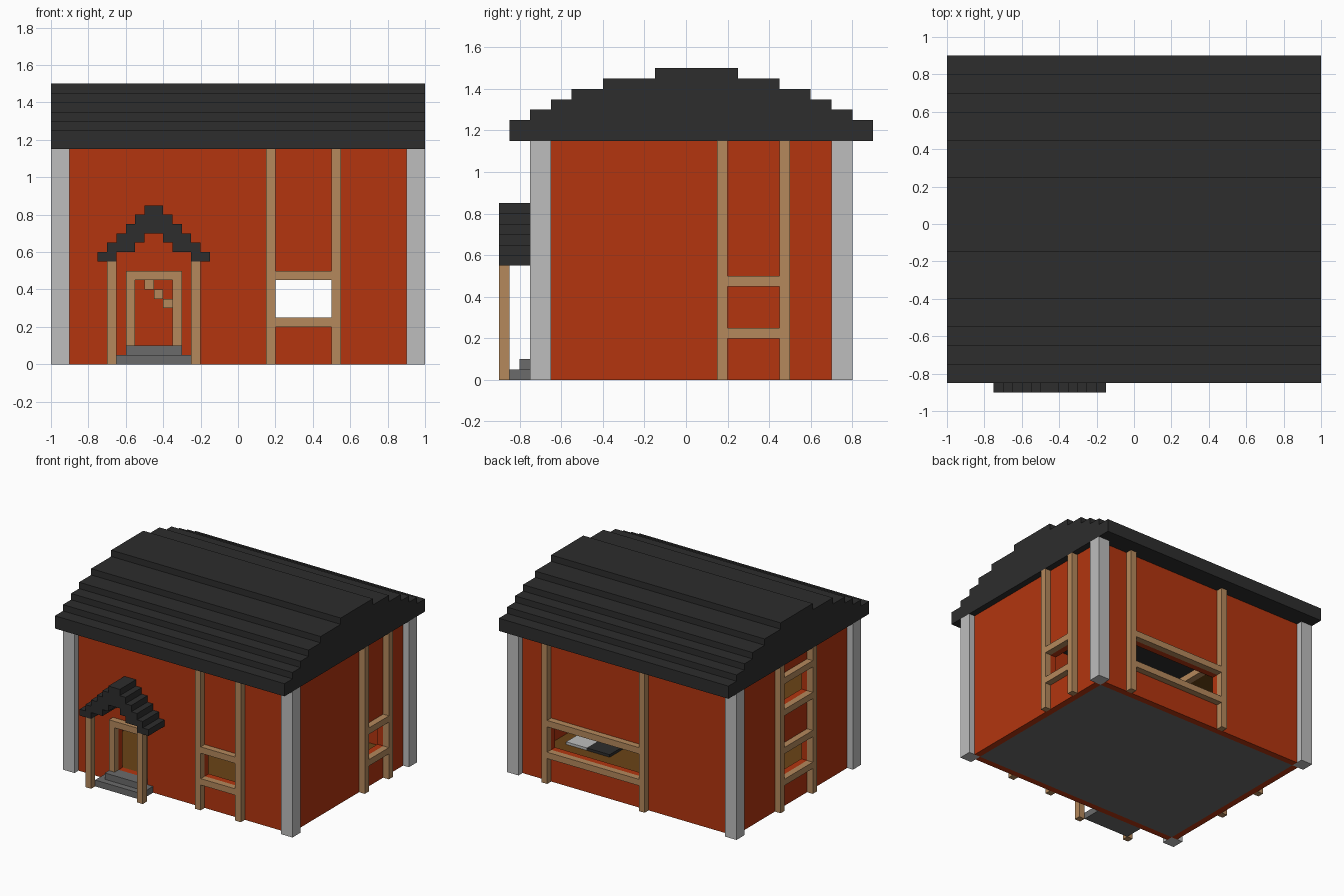
import bpy, bmesh
from mathutils import Vector

cube = bpy.data.objects.get("Cube")
if cube:
    bpy.data.objects.remove(cube, do_unlink=True)


def srgb(h):
    c = [int(h[i:i + 2], 16) / 255 for i in (0, 2, 4)]
    return [v / 12.92 if v <= 0.04045 else ((v + 0.055) / 1.055) ** 2.4 for v in c] + [1.0]


def material(name, h):
    m = bpy.data.materials.new(name)
    m.use_nodes = True
    m.diffuse_color = srgb(h)
    m.node_tree.nodes["Principled BSDF"].inputs["Base Color"].default_value = srgb(h)
    return m


RED = material("barn_red", "B3350F")
TIMBER = material("light_timber", "B5895C")
ROOF = material("charcoal", "2D2D2D")
POST = material("pale_grey", "BEBEBE")
STONE = material("stone_grey", "6B6B6B")
FLOOR = material("brown_boards", "6B4416")


def blocks(name, mat, boxes):
    """One object made of boxes given as (x0, x1, y0, y1, z0, z1)."""
    bm = bmesh.new()
    for x0, x1, y0, y1, z0, z1 in boxes:
        geo = bmesh.ops.create_cube(bm, size=1)["verts"]
        bmesh.ops.scale(bm, vec=(x1 - x0, y1 - y0, z1 - z0), verts=geo)
        bmesh.ops.translate(bm, vec=Vector((x0 + x1, y0 + y1, z0 + z1)) / 2, verts=geo)
    me = bpy.data.meshes.new(name)
    bm.to_mesh(me)
    bm.free()
    me.materials.append(mat)
    ob = bpy.data.objects.new(name, me)
    bpy.context.collection.objects.link(ob)
    return ob


def extrusion(name, mat, outline, axis, lo, hi):
    """Closed profile (a, z) extruded along x or y."""
    bm = bmesh.new()
    verts = [bm.verts.new((lo, a, z) if axis == "x" else (a, lo, z)) for a, z in outline]
    face = bm.faces.new(verts)
    out = bmesh.ops.extrude_face_region(bm, geom=[face])["geom"]
    move = (hi - lo, 0, 0) if axis == "x" else (0, hi - lo, 0)
    bmesh.ops.translate(bm, vec=move, verts=[v for v in out if isinstance(v, bmesh.types.BMVert)])
    bmesh.ops.recalc_face_normals(bm, faces=bm.faces)
    me = bpy.data.meshes.new(name)
    bm.to_mesh(me)
    bm.free()
    me.materials.append(mat)
    ob = bpy.data.objects.new(name, me)
    bpy.context.collection.objects.link(ob)
    return ob


EAVE = 1.15


def side(axis, depth, a0, a1, z0, z1):
    """Box on a wall that runs along the given axis."""
    return (a0, a1, *depth, z0, z1) if axis == "x" else (*depth, a0, a1, z0, z1)


def wall(name, axis, depth, start, end, columns):
    """Wall with columns of openings: (a0, a1, [(z0, z1), ...])."""
    boxes, a = [], start
    for a0, a1, holes in columns:
        boxes.append(side(axis, depth, a, a0, 0, EAVE))
        z = 0
        for z0, z1 in holes:
            boxes.append(side(axis, depth, a0, a1, z, z0))
            z = z1
        boxes.append(side(axis, depth, a0, a1, z, EAVE))
        a = a1
    boxes.append(side(axis, depth, a, end, 0, EAVE))
    blocks(name, RED, boxes)


def window_frame(name, axis, depth, a0, a1, holes):
    """Full-height studs beside a window with rails above and below each opening."""
    t = 0.05
    boxes = [side(axis, depth, a0 - t, a0, 0, EAVE), side(axis, depth, a1, a1 + t, 0, EAVE)]
    for z0, z1 in holes:
        boxes += [side(axis, depth, a0, a1, z0 - t, z0), side(axis, depth, a0, a1, z1, z1 + t)]
    blocks(name, TIMBER, boxes)


# Walls and window frames
LOW, HIGH = (0.25, 0.45), (0.8, 1.0)
DOOR = (-0.55, -0.35, [(0.1, 0.45)])
sides = [
    ("front", "x", (-0.70, -0.65), (-0.75, -0.70), (0.2, 0.5, [LOW]), [DOOR]),
    ("back", "x", (0.70, 0.75), (0.75, 0.80), (-0.15, 0.65, [LOW]), []),
    ("left", "y", (0.90, 0.95), (0.95, 1.00), (0.2, 0.45, [LOW]), []),
    ("right", "y", (-0.95, -0.90), (-1.00, -0.95), (-0.15, 0.2, [LOW, HIGH]), []),
]
for name, axis, depth, outer, window, extra in sides:
    start, end = (-0.9, 0.9) if axis == "x" else (-0.65, 0.7)
    wall(name + "_wall", axis, depth, start, end, extra + [window])
    window_frame(name + "_window_frame", axis, outer, *window)

# Corner posts
blocks("corner_posts", POST, [(x, x + 0.1, y, y + 0.1, 0, EAVE)
                              for x in (-1, 0.9) for y in (-0.75, 0.7)])

# Stepped main roof, with front and rear step positions rising to the ridge
levels = [(-0.85, 0.9, 1.25), (-0.75, 0.8, 1.3), (-0.65, 0.7, 1.35),
          (-0.55, 0.6, 1.4), (-0.4, 0.45, 1.45), (-0.15, 0.25, 1.5)]
front, rear, z = [], [], EAVE
for y0, y1, top in levels:
    front += [(y0, z), (y0, top)]
    rear += [(y1, z), (y1, top)]
    z = top
extrusion("main_roof", ROOF, front + rear[::-1], "x", -1, 1)

# Stepped porch roof, half profile mirrored about the door centre
CX = -0.45
outer = []
for i in range(6):
    w = 0.3 - 0.05 * i
    outer += [(w, 0.55 + 0.05 * i), (w, 0.6 + 0.05 * i)]
inner = [(0.05, 0.7), (0.05, 0.65), (0.1, 0.65), (0.1, 0.6), (0.2, 0.6), (0.2, 0.55)]
half = inner + outer
outline = [(CX + x, z) for x, z in half] + [(CX - x, z) for x, z in half[::-1]]
extrusion("porch_roof", ROOF, outline, "y", -0.9, -0.7)

# Porch posts, door frame and entrance steps
blocks("porch_posts", TIMBER, [(x, x + 0.05, -0.9, -0.85, 0, 0.55) for x in (-0.7, -0.25)])
blocks("door_frame", TIMBER, [(-0.6, -0.55, -0.75, -0.7, 0.1, 0.45),
                              (-0.35, -0.3, -0.75, -0.7, 0.1, 0.45),
                              (-0.6, -0.3, -0.75, -0.7, 0.45, 0.5)])
blocks("entrance_steps", STONE, [(-0.65, -0.25, -0.85, -0.7, 0, 0.05),
                                 (-0.6, -0.3, -0.8, -0.7, 0.05, 0.1)])

# Interior: foundation, board floor, hearth, loft and floating stair treads
blocks("foundation", STONE, [(-0.9, 0.9, -0.65, 0.7, 0, 0.05)])
blocks("board_floor", FLOOR, [(-0.9, 0.9, -0.65, 0.7, 0.05, 0.1)])
blocks("hearth_slab", POST, [(0.62, 0.8, 0.0, 0.35, 0.1, 0.12)])
blocks("hearth_base", ROOF, [(0.42, 0.62, 0.0, 0.35, 0.1, 0.12)])
blocks("loft_floor", FLOOR, [(-0.9, -0.25, -0.65, 0.5, 0.6, 0.65)])
blocks("loft_edge_beam", TIMBER, [(-0.25, -0.2, -0.65, 0.5, 0.6, 0.65)])
blocks("stair_treads", TIMBER, [(-0.15 - 0.05 * i, -0.1 - 0.05 * i, 0.5, 0.7,
                                 0.05 + 0.05 * i, 0.1 + 0.05 * i) for i in range(1, 12)])
